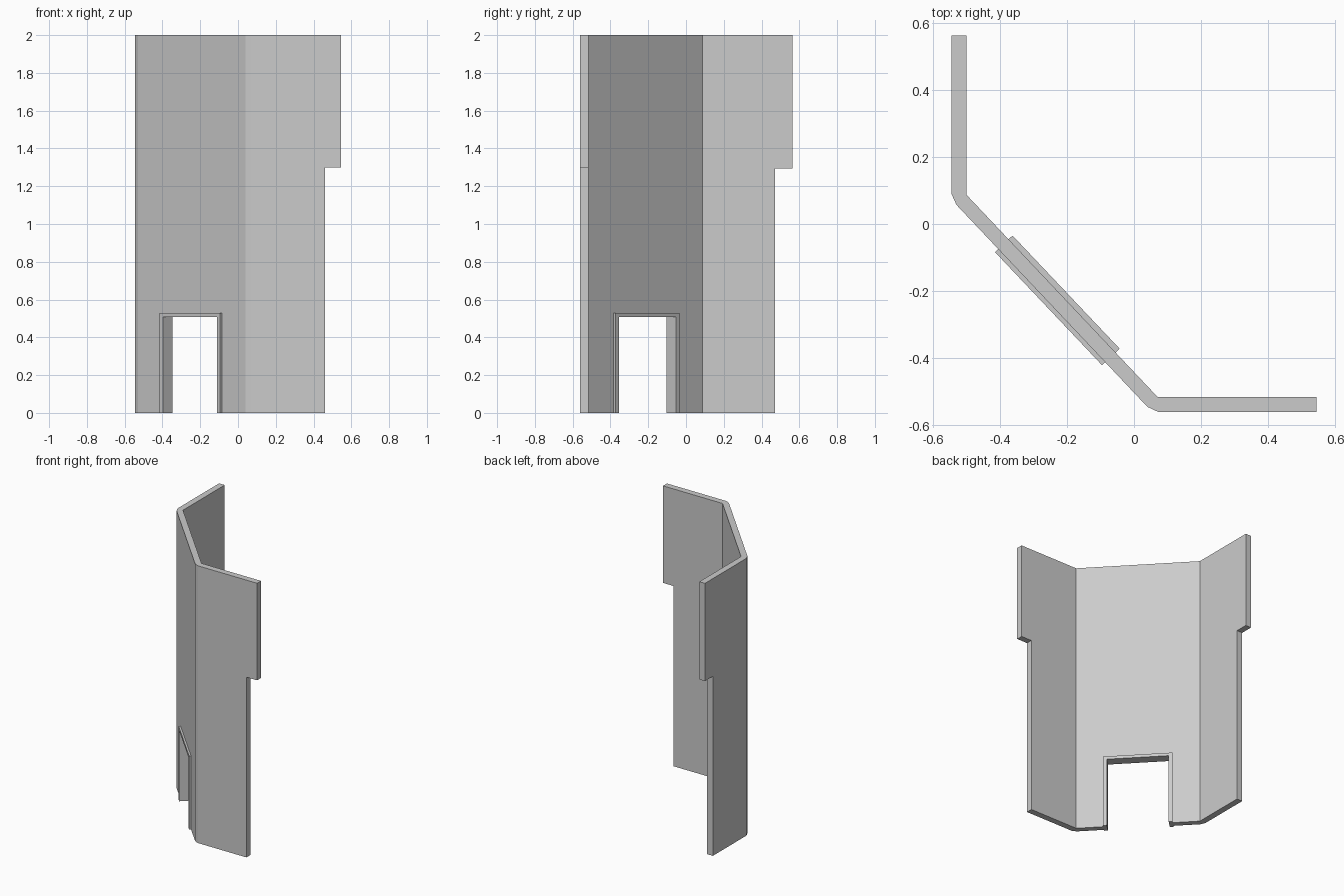
import bpy, bmesh
from mathutils import Vector

if "Cube" in bpy.data.objects:
    bpy.data.objects.remove(bpy.data.objects["Cube"])


def prism(name, outline, origin, u, v, depth):
    """Extrude a 2D outline (in axes u, v from origin) along the depth vector."""
    bm = bmesh.new()
    origin, u, v = Vector(origin), Vector(u), Vector(v)
    face = bm.faces.new([bm.verts.new(origin + u * a + v * b) for a, b in outline])
    ext = bmesh.ops.extrude_face_region(bm, geom=[face])["geom"]
    verts = [e for e in ext if isinstance(e, bmesh.types.BMVert)]
    bmesh.ops.translate(bm, verts=verts, vec=Vector(depth))
    bmesh.ops.recalc_face_normals(bm, faces=bm.faces)
    mesh = bpy.data.meshes.new(name)
    bm.to_mesh(mesh)
    bm.free()
    obj = bpy.data.objects.new(name, mesh)
    bpy.context.collection.objects.link(obj)
    return obj


def rect(a0, a1, b0, b1):
    return [(a0, b0), (a1, b0), (a1, b1), (a0, b1)]


def cut(target, cutter):
    """Subtract a cutter, apply it, and remove it."""
    cutter.hide_render = True
    mod = target.modifiers.new("cut", "BOOLEAN")
    mod.operation, mod.solver, mod.object = "DIFFERENCE", "EXACT", cutter
    bpy.context.view_layer.objects.active = target
    bpy.ops.object.modifier_apply(modifier=mod.name)
    bpy.data.objects.remove(cutter)


X, Y, Z = (1, 0, 0), (0, 1, 0), (0, 0, 1)

# Folded wall: two wings joined by a diagonal panel
plan = [(-0.545, 0.563), (-0.545, 0.09), (-0.53, 0.057), (0.04, -0.546),
        (0.072, -0.561), (0.545, -0.561), (0.545, -0.516), (0.07, -0.516),
        (-0.5, 0.087), (-0.5, 0.563)]
wall = prism("folded_wall", plan, (0, 0, 0), X, Y, (0, 0, 2))

# Lower part of each wing is set back from its end
cut(wall, prism("right_notch", rect(0.46, 0.7, -0.7, -0.4), (0, 0, -0.1), X, Y, (0, 0, 1.4)))
cut(wall, prism("left_notch", rect(-0.7, -0.4, 0.472, 0.7), (0, 0, -0.1), X, Y, (0, 0, 1.395)))

# Doorway axes, along and through the diagonal panel
along = Vector((0.32, -0.338, 0)).normalized()
through = Vector((-along.y, along.x, 0))
corner = Vector((-0.415, -0.084, 0))
width, depth, jamb, top = 0.465, 0.072, 0.025, 0.53

# Door opening
cut(wall, prism("door_opening", rect(jamb / 2, width - jamb / 2, -0.1, top - 0.01),
                corner - through * 0.1, along, Z, through * 0.3))

# Door frame standing slightly proud of both wall faces
frame = [(0, 0), (jamb, 0), (jamb, top - 0.022), (width - jamb, top - 0.022),
         (width - jamb, 0), (width, 0), (width, top), (0, top)]
prism("door_frame", frame, corner, along, Z, through * depth)
